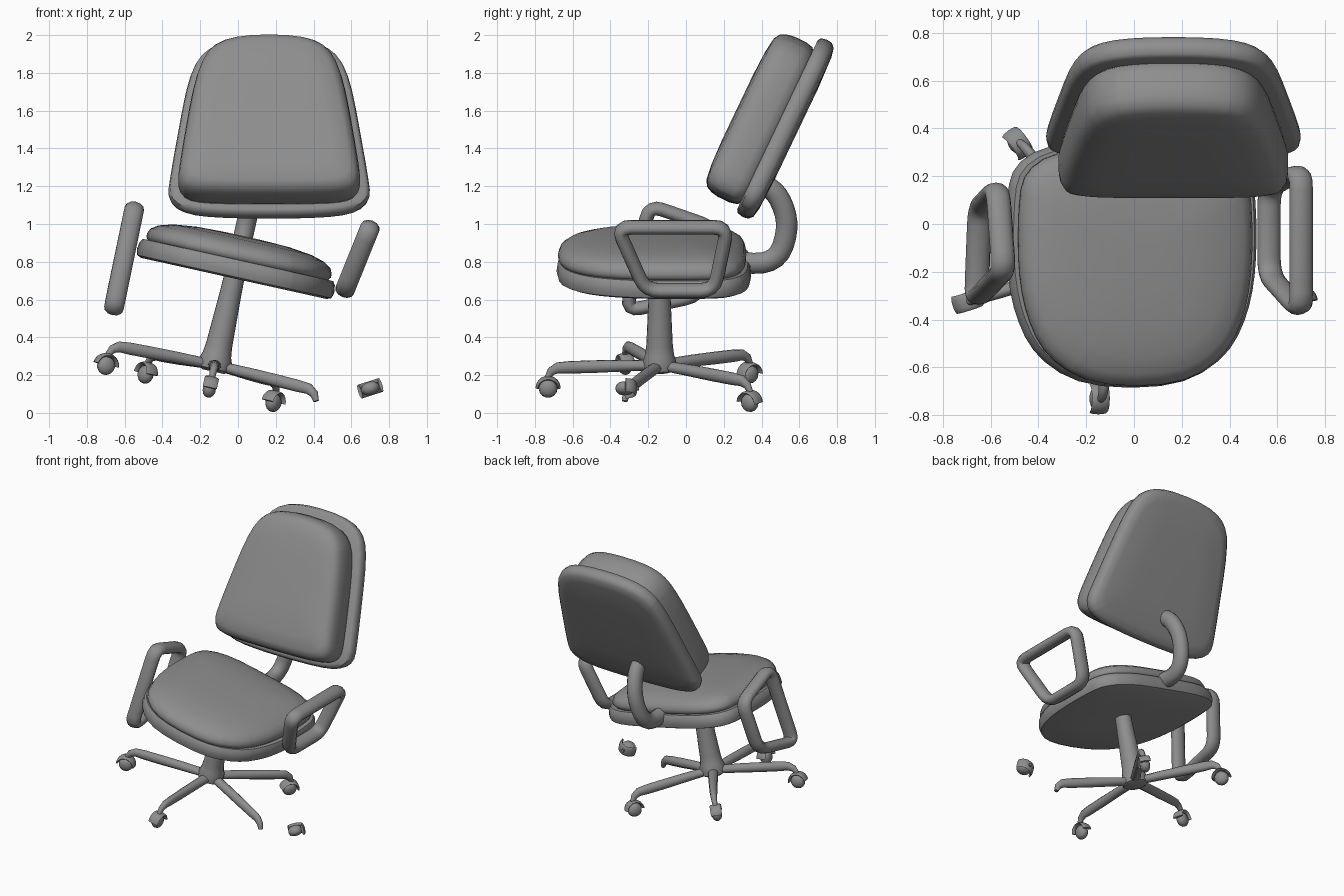
import bpy, bmesh, math
from mathutils import Vector, Matrix

if "Cube" in bpy.data.objects:
    bpy.data.objects.remove(bpy.data.objects["Cube"])

GREY = bpy.data.materials.new("dark_grey")
GREY.diffuse_color = (0.27, 0.27, 0.27, 1)
GREY.use_nodes = True
GREY.node_tree.nodes["Principled BSDF"].inputs["Base Color"].default_value = GREY.diffuse_color


def finish(name, bm, M=Matrix(), angle=45):
    bmesh.ops.recalc_face_normals(bm, faces=bm.faces)
    me = bpy.data.meshes.new(name)
    bm.to_mesh(me)
    bm.free()
    me.transform(M)
    me.materials.append(GREY)
    ob = bpy.data.objects.new(name, me)
    bpy.context.collection.objects.link(ob)
    bpy.ops.object.select_all(action='DESELECT')
    bpy.context.view_layer.objects.active = ob
    ob.select_set(True)
    bpy.ops.object.shade_smooth_by_angle(angle=math.radians(angle))
    return ob


def fillet(pts, r, closed=True, steps=4):
    """Round the corners of a polyline."""
    pts = [Vector(p) for p in pts]
    n, out = len(pts), []
    for i, p in enumerate(pts):
        if not closed and i in (0, n - 1):
            out.append(p)
            continue
        a, b = pts[i - 1] - p, pts[(i + 1) % n] - p
        p0 = p + a.normalized() * min(r, a.length * 0.48)
        p1 = p + b.normalized() * min(r, b.length * 0.48)
        for k in range(steps + 1):
            t = k / steps
            out.append(p0 * (1 - t) ** 2 + p * 2 * t * (1 - t) + p1 * t * t)
    return out


def bridge(bm, rings, closed=False):
    n = len(rings[0])
    pairs = list(zip(rings, rings[1:])) + ([(rings[-1], rings[0])] if closed else [])
    for r0, r1 in pairs:
        for i in range(n):
            j = (i + 1) % n
            bm.faces.new((r0[i], r0[j], r1[j], r1[i]))
    if not closed:
        bm.faces.new(rings[0][::-1])
        bm.faces.new(rings[-1])


def slab(name, half, levels, M):
    """Mirror a half outline, round it, and loft it through (scale, height) levels."""
    pts = [Vector(p) for p in half] + [Vector((-x, y)) for x, y in reversed(half)]
    ys = [p.y for p in pts]
    c = Vector((0, (min(ys) + max(ys)) / 2))
    line = fillet(pts, 0.2, steps=3)
    bm = bmesh.new()
    rings = []
    for s, z in levels:
        rings.append([bm.verts.new((*(c + (p - c) * s), z)) for p in line])
    bridge(bm, rings)
    return finish(name, bm, M, 50)


def sweep(name, path, size, side, M=Matrix(), closed=False, n=12):
    """Sweep an ellipse; size(t) gives its half width along side and half depth."""
    path, side = [Vector(p) for p in path], Vector(side)
    bm, rings, m = bmesh.new(), [], len(path)
    for i, p in enumerate(path):
        nxt = path[(i + 1) % m] if closed else path[min(i + 1, m - 1)]
        prv = path[i - 1] if closed else path[max(i - 1, 0)]
        t = (nxt - prv).normalized()
        u = (side - t * side.dot(t)).normalized()
        v = t.cross(u)
        a, b = size(i / (m - 1))
        rings.append([bm.verts.new(p + u * a * math.cos(k * math.tau / n)
                                   + v * b * math.sin(k * math.tau / n)) for k in range(n)])
    bridge(bm, rings, closed)
    return finish(name, bm, M)


def lathe(name, profile, M, n=20):
    bm = bmesh.new()
    bridge(bm, [[bm.verts.new((r * math.cos(k * math.tau / n), r * math.sin(k * math.tau / n), z))
                 for k in range(n)] for r, z in profile])
    return finish(name, bm, M, 40)


# The whole lower chair leans sideways
LEAN = Matrix.Translation((-0.171, 0, 0.038)) @ Matrix.Rotation(math.radians(12.5), 4, 'Y')
HUB = LEAN @ Matrix.Translation((0, -0.14, 0))

# Seat shell and cushion
seat = [(0.2, -0.685), (0.41, -0.56), (0.5, -0.38), (0.535, -0.18), (0.535, 0.08),
        (0.51, 0.25), (0.33, 0.345)]
slab("seat_shell", seat, [(0.4, 0.69), (0.94, 0.69), (0.985, 0.7), (1, 0.73), (0.99, 0.77),
                          (0.965, 0.79), (0.5, 0.795)], LEAN)
slab("seat_cushion", [(x * 0.935, (y + 0.17) * 0.965 - 0.18) for x, y in seat],
     [(0.9, 0.78), (0.97, 0.785), (1, 0.805), (1, 0.825), (0.975, 0.853), (0.9, 0.878),
      (0.75, 0.9), (0.5, 0.915), (0.2, 0.92)], LEAN)

# Reclined backrest shell and cushion
BACK = Matrix.Translation((0.165, 0, 0)) @ Matrix.Rotation(math.radians(64.5), 4, 'X')
slab("back_shell", [(0.2, 1.065), (0.44, 1.085), (0.54, 1.16), (0.525, 1.3), (0.43, 1.88),
                    (0.35, 2.04), (0.17, 2.105)],
     [(0.5, 0.108), (0.85, 0.115), (0.95, 0.125), (0.99, 0.145), (1, 0.175), (0.985, 0.21),
      (0.95, 0.22), (0.5, 0.22)], BACK)
slab("back_cushion", [(0.2, 1.105), (0.42, 1.115), (0.485, 1.17), (0.475, 1.3), (0.395, 1.8),
                      (0.32, 1.98), (0.16, 2.045)],
     [(0.6, 0.2), (0.93, 0.21), (0.98, 0.23), (1, 0.27), (1, 0.34), (0.985, 0.38),
      (0.95, 0.415), (0.88, 0.434), (0.7, 0.445), (0.4, 0.45)], BACK)

# Curved tube joining seat and back
spine = fillet([(0, 0.22, 0.78), (0, 0.48, 0.765), (0, 0.55, 0.98), (0, 0.48, 1.17), (0, 0.36, 1.21)],
               0.14, closed=False, steps=5)
sweep("back_support", spine, lambda t: (0.052, 0.057), (1, 0, 0), LEAN)

# Armrest loops: the right one upright, the left one turned on its end
arms = {"right_armrest": [(0.7, -0.365, 0.983), (0.7, 0.22, 0.983),
                          (0.565, 0.15, 0.648), (0.565, -0.215, 0.648)],
        "left_armrest": [(-0.545, -0.195, 1.1), (-0.66, -0.315, 0.54),
                         (-0.645, 0.07, 0.62), (-0.57, 0.15, 0.98)]}
for name, c in arms.items():
    c = [Vector(p) for p in c]
    normal = (c[1] - c[0]).cross(c[3] - c[0]).normalized()
    sweep(name, fillet(c, 0.075), lambda t: (0.052, 0.037), normal, closed=True)

# Column with flared hub
lathe("column", [(0.06, 0.185), (0.085, 0.2), (0.088, 0.245), (0.077, 0.275), (0.07, 0.33),
                 (0.058, 0.6), (0.055, 0.7)], HUB)


def caster(tag, M):
    arc = [(0.058 * math.cos(a), 0, 0.058 * math.sin(a))
           for a in (math.radians(5 + 17 * k) for k in range(11))]
    sweep("caster_hood_" + tag, arc, lambda t: (0.038, 0.009), (0, 1, 0), M)
    lathe("caster_wheel_" + tag, [(0.015, -0.034), (0.035, -0.027), (0.046, -0.015), (0.05, 0),
                                  (0.046, 0.015), (0.035, 0.027), (0.015, 0.034)],
          M @ Matrix.Rotation(math.pi / 2, 4, 'X'), 14)
    lathe("caster_stem_" + tag, [(0.012, 0.03), (0.012, 0.075)], M, 8)


# Five star legs; the last caster has come off and lies apart
leg = [(0.04, 0, 0.22), (0.2, 0, 0.217), (0.35, 0, 0.212), (0.48, 0, 0.208), (0.54, 0, 0.205),
       (0.575, 0, 0.185), (0.595, 0, 0.15)]
for i in range(5):
    M = HUB @ Matrix.Rotation(math.radians(-18 + 72 * i), 4, 'Z')
    sweep("leg_%d" % (i + 1), leg,
          lambda t: (0.036 - 0.02 * t, 0.027 + 0.01 * math.sin(t * 3) - 0.014 * t * t),
          (0, 1, 0), M, n=10)
    if i:
        caster(str(i + 1), M @ Matrix.Translation((0.59, 0, 0.093)))
loose = Matrix.Translation((0.70, -0.325, 0.13)) @ Matrix.Rotation(math.radians(-18), 4, 'Y') \
    @ Matrix.Rotation(math.radians(-90), 4, 'X')
caster("loose", loose)
